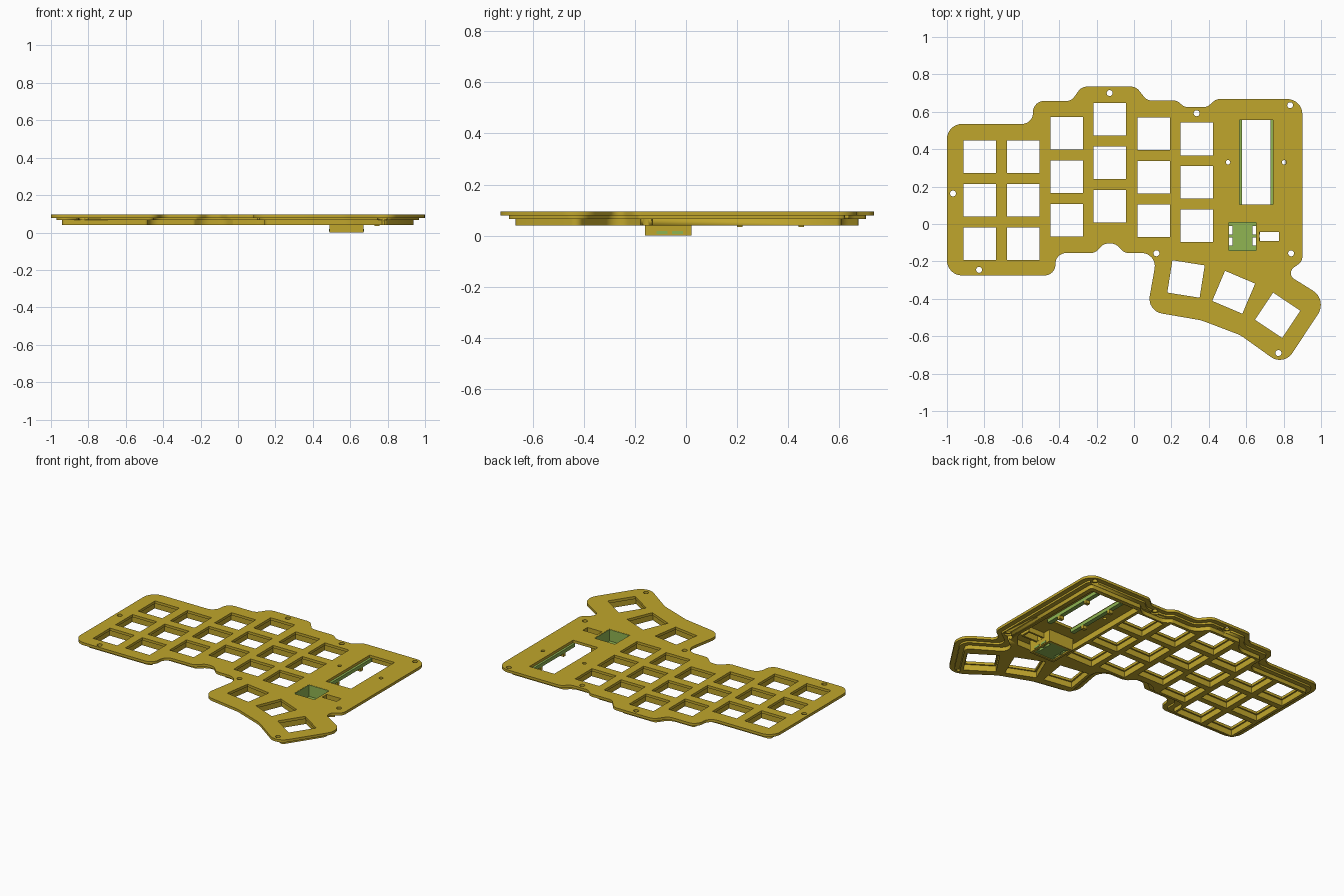
import bpy, bmesh, math
from mathutils import Vector, Matrix

if "Cube" in bpy.data.objects:
    bpy.data.objects.remove(bpy.data.objects["Cube"])


def material(name, rgb):
    m = bpy.data.materials.new(name)
    m.diffuse_color = (*rgb, 1)
    m.use_nodes = True
    m.node_tree.nodes["Principled BSDF"].inputs["Base Color"].default_value = m.diffuse_color
    return m


GOLD = material("gold plastic", (0.53, 0.38, 0.025))
GREEN = material("green plastic", (0.28, 0.46, 0.085))

# Case outline: corner x, y and corner radius, clockwise
OUTLINE = [(-1, .535, .08), (-.54, .535, .06), (-.54, .658, .06), (-.335, .658, .05),
           (-.28, .735, .06), (.01, .735, .06), (.07, .66, .05), (.23, .66, .05),
           (.27, .625, .05), (.39, .625, .05), (.44, .668, .05), (.9, .668, .08),
           (.9, -.2, .05), (.81, -.265, .06), (1.035, -.405, .09), (.8, -.76, .08),
           (.57, -.595, .2), (.36, -.515, .2), (.07, -.465, .08), (.125, -.155, .08),
           (-.05, -.155, .05), (-.1, -.105, .05), (-.16, -.105, .05), (-.21, -.155, .05),
           (-.42, -.155, .06), (-.42, -.275, .06), (-1, -.275, .08)]
# Key columns: centre x, top key centre y
COLUMNS = [(-.825, .36), (-.592, .36), (-.36, .485), (-.13, .56), (.105, .483), (.335, .455)]
# Thumb keys: centre and turn in degrees
THUMBS = [(.278, -.294, -9), (.533, -.365, -23), (.768, -.488, -33.5)]
SCREWS = [(-.968, .163), (-.828, -.245), (-.13, .7), (.335, .592), (.835, .635),
          (.12, -.157), (.84, -.157), (.772, -.69)]


def inset_outline(d):
    """Move every edge inward by d and round the corners."""
    n = len(OUTLINE)
    P = [Vector(p[:2]) for p in OUTLINE]
    corners = []
    for i in range(n):
        a, b = (P[i] - P[i - 1]).normalized(), (P[(i + 1) % n] - P[i]).normalized()
        na, nb = Vector((a.y, -a.x)), Vector((b.y, -b.x))
        convex = a.x * b.y - a.y * b.x < 0
        r = OUTLINE[i][2]
        corners.append((P[i] + (na + nb) * (d / (1 + na.dot(nb))),
                        max(r - d, .02) if convex else r + d))
    pts = []
    for i in range(n):
        c, r = corners[i]
        u, v = corners[i - 1][0] - c, corners[(i + 1) % n][0] - c
        limit = .48 * min(u.length, v.length)
        u.normalize()
        v.normalize()
        half = u.angle(v) / 2
        t = min(r / math.tan(half), limit)
        r = t * math.tan(half)
        centre = c + (u + v).normalized() * (r / math.sin(half))
        s, e = c + u * t - centre, c + v * t - centre
        sweep = s.angle_signed(e)
        for k in range(9):
            pts.append(centre + Matrix.Rotation(-sweep * k / 8, 2) @ s)
    return pts


def rect(x0, x1, y0, y1):
    return [(x0, y0), (x1, y0), (x1, y1), (x0, y1)]


def square(x, y, size, turn=0):
    r = Matrix.Rotation(math.radians(turn), 2)
    h = size / 2
    return [Vector((x, y)) + r @ Vector(p) for p in rect(-h, h, -h, h)]


def circle(x, y, r, n=20):
    return [(x + r * math.cos(k * math.tau / n), y + r * math.sin(k * math.tau / n))
            for k in range(n)]


def slab(name, loops, z0, z1, mat):
    """Flat filled shape; loops after the first are holes."""
    cu = bpy.data.curves.new(name, 'CURVE')
    cu.dimensions, cu.fill_mode, cu.extrude = '2D', 'BOTH', (z1 - z0) / 2
    for loop in loops:
        sp = cu.splines.new('POLY')
        sp.points.add(len(loop) - 1)
        for p, q in zip(sp.points, loop):
            p.co = (q[0], q[1], 0, 1)
        sp.use_cyclic_u = True
    ob = bpy.data.objects.new(name, cu)
    bpy.context.collection.objects.link(ob)
    bpy.ops.object.select_all(action='DESELECT')
    ob.select_set(True)
    bpy.context.view_layer.objects.active = ob
    bpy.ops.object.convert(target='MESH')
    bm = bmesh.new()
    bm.from_mesh(ob.data)
    bmesh.ops.remove_doubles(bm, verts=bm.verts, dist=1e-5)
    bmesh.ops.translate(bm, verts=bm.verts, vec=(0, 0, (z0 + z1) / 2))
    bmesh.ops.recalc_face_normals(bm, faces=bm.faces)
    bm.to_mesh(ob.data)
    bm.free()
    ob.data.materials.clear()
    ob.data.materials.append(mat)
    bpy.ops.object.shade_smooth_by_angle(angle=math.radians(30))
    return ob


def key_holes(size):
    holes = [square(x, y - .2325 * k, size) for x, y in COLUMNS for k in range(3)]
    return holes + [square(x, y, size, a) for x, y, a in THUMBS]


# Top plate with key, display, button and screw openings
box_hole = rect(.505, .655, -.145, .01)
slot = rect(.67, .775, -.09, -.042)
slab("top_plate", [inset_outline(0)] + key_holes(.175)
     + [rect(.563, .743, .105, .555), box_hole, slot]
     + [circle(x, y, .016) for x, y in SCREWS]
     + [circle(x, .33, .012) for x in (.503, .803)], .078, .095, GOLD)

# Stepped underside with a pocket for the controller, relieved around the screws
pocket = [(.452, -.19), (.74, -.19), (.81, -.1), (.81, .58), (.452, .58)]
for name, d, z0, z1 in (("middle_step", .03, .066, .078), ("lower_frame", .06, .04, .066)):
    layer = slab(name, [inset_outline(d)] + key_holes(.194) + [pocket], z0, z1, GOLD)
    cutter = slab(name + "_cutter", [circle(x, y, .026) for x, y in SCREWS], .02, .1, GOLD)
    cutter.hide_render = True
    cutter.hide_set(True)
    mod = layer.modifiers.new("screw_relief", 'BOOLEAN')
    mod.object, mod.operation, mod.solver = cutter, 'DIFFERENCE', 'EXACT'

# Button box hanging below the plate
slab("box_wall", [rect(.49, .67, -.16, .022), box_hole], 0, .078, GOLD)
slab("box_lining", [box_hole, rect(.508, .652, -.142, .007)], .01, .094, GREEN)
floor = [(.508, -.142), (.652, -.142)]
notches = [(-.115, -.072), (-.055, -.012)]
for a, b in notches:
    floor += [(.652, a), (.634, a), (.634, b), (.652, b)]
floor += [(.652, .007), (.508, .007)]
for a, b in reversed(notches):
    floor += [(.508, b), (.526, b), (.526, a), (.508, a)]
slab("box_floor", [floor], .004, .02, GREEN)
for i, (a, b) in enumerate(notches):
    for side, x in (("left", .487), ("right", .67)):
        slab(f"box_window_{side}_{i}", [rect(x, x + .003, a, b)], .006, .018, GREEN)

# Sleeve around the small slot
slab("slot_sleeve", [rect(.67, .787, -.102, -.03), rect(.6705, .775, -.09, -.042)],
     .045, .078, GOLD)

# Header strips beside the display opening, with clips
for side, x0, x1 in (("left", .55, .578), ("right", .729, .757)):
    slab(f"header_strip_{side}", [rect(x0, x1, .105, .555)], .055, .078, GREEN)
    for k, y in enumerate((.2, .44)):
        slab(f"display_clip_{side}_{k}", [rect(x0, x1, y, y + .022)], .034, .055, GOLD)
